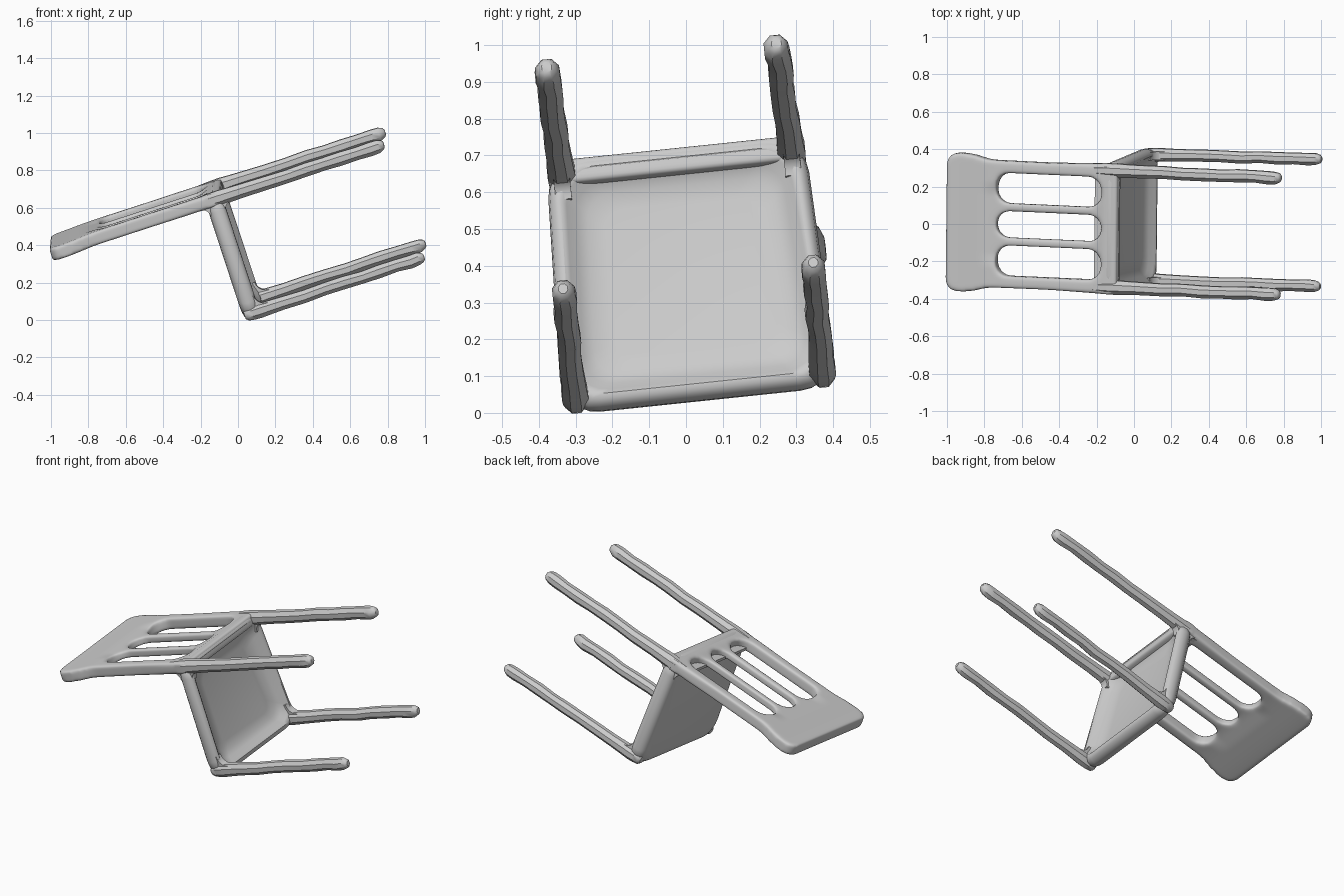
import bpy, bmesh, math, random
from mathutils import Matrix, Vector

if "Cube" in bpy.data.objects:
    bpy.data.objects.remove(bpy.data.objects["Cube"])

random.seed(4)

# Tipped-over frame: u along the legs, v across the width, w from seat front to backrest
U = Vector((1, -0.045, 0.325)).normalized()
V = Vector((0.011, 0.994, 0.104))
V = (V - U * V.dot(U)).normalized()
W = U.cross(V)
FRAME = Matrix((U, V, W)).transposed().to_4x4()
FRONT = Vector((0.085, 0.035, 0.075))
DEPTH = 0.64
BACK = FRONT + W * DEPTH
AT_FRONT = Matrix.Translation(FRONT) @ FRAME
AT_BACK = Matrix.Translation(BACK) @ FRAME

grey = bpy.data.materials.new("plain grey")
grey.diffuse_color = (0.6, 0.6, 0.6, 1)
grey.use_nodes = True
grey.node_tree.nodes["Principled BSDF"].inputs["Base Color"].default_value = grey.diffuse_color


def finish(name, bm, matrix):
    """Place the mesh in the world, colour it and smooth it."""
    bmesh.ops.recalc_face_normals(bm, faces=bm.faces)
    me = bpy.data.meshes.new(name)
    bm.to_mesh(me)
    bm.free()
    me.transform(matrix)
    me.materials.clear()
    me.materials.append(grey)
    ob = bpy.data.objects.new(name, me)
    bpy.context.collection.objects.link(ob)
    bpy.ops.object.select_all(action='DESELECT')
    ob.select_set(True)
    bpy.context.view_layer.objects.active = ob
    bpy.ops.object.shade_smooth_by_angle(angle=math.radians(40))
    return ob


def rounded(points, radius, steps=5):
    """Closed 2D polygon with every corner rounded by a circular arc-like curve."""
    out = []
    n = len(points)
    for i in range(n):
        p = Vector(points[i])
        a, b = Vector(points[i - 1]) - p, Vector(points[(i + 1) % n]) - p
        r = min(radius, a.length * 0.49, b.length * 0.49)
        a, b = p + a.normalized() * r, p + b.normalized() * r
        for k in range(steps + 1):
            t = k / steps
            m = 1.414 * t * (1 - t)
            out.append((a * (1 - t) ** 2 + p * m + b * t * t) / ((1 - t) ** 2 + m + t * t))
    return out


def loft(bm, loops):
    """Bridge successive loops of coordinates and cap both ends."""
    rings = [[bm.verts.new(c) for c in loop] for loop in loops]
    for a, b in zip(rings, rings[1:]):
        for i in range(len(a)):
            j = (i + 1) % len(a)
            bm.faces.new((a[i], a[j], b[j], b[i]))
    bm.faces.new(rings[0])
    bm.faces.new(rings[-1])


# Seat: rounded trapezoid, flat on top, softly dished underneath inside a raised rim
def seat():
    bm = bmesh.new()
    profile = [(-0.06, 0.05), (-0.054, 0.024), (-0.036, 0.006), (-0.01, 0.0),
               (0.018, 0.005), (0.034, 0.02), (0.036, 0.034), (0.026, 0.048),
               (0.004, 0.07), (-0.012, 0.1), (-0.02, 0.145)]
    loops = []
    for u, inset in profile:
        f, b = 0.378 - inset, 0.353 - inset
        lo, hi = -0.04 + inset, DEPTH + 0.038 - inset
        shape = rounded([(-f, lo), (f, lo), (b, hi), (-b, hi)], 0.1 - inset * 0.3)
        loops.append([(u, p.x, p.y) for p in shape])
    loft(bm, loops)
    finish("seat", bm, AT_FRONT)


# Legs: slightly uneven eight-sided bars that flare into the seat
def leg(name, matrix, v0, v1, end, stations, wide, tall):
    bm = bmesh.new()
    loops = []
    for t, s in stations:
        jit = 0.003 if 0.2 < t < 0.97 else 0
        cv = v0 + (v1 - v0) * max(t, 0) + random.uniform(-jit, jit)
        cw = random.uniform(-jit, jit)
        loops.append([(t * end, cv + wide * s * math.cos(math.tau * (k + 0.5) / 8),
                       cw + tall * s * math.sin(math.tau * (k + 0.5) / 8))
                      for k in range(8)])
    loft(bm, loops)
    finish(name, bm, matrix)


# Coves: concave fillets in the corner between two bars; su, sw give the corner direction
def cove(name, matrix, u, w, su, sw, size, v0, v1):
    arc = [(0, 0)]
    for k in range(6):
        a = math.pi / 2 * k / 5
        arc.append((size * (1 - math.sin(a)), size * (1 - math.cos(a))))
    arc = [(-0.02, -0.02), (size, -0.02)] + arc[1:] + [(-0.02, size)]
    bm = bmesh.new()
    loft(bm, [[(u + su * x, v, w + sw * y) for x, y in arc] for v in (v0, v1)])
    finish(name, bm, matrix)


TAIL = [(0.3, 1.0), (0.42, 0.97), (0.54, 1.0), (0.64, 0.95), (0.74, 1.02),
        (0.84, 0.95), (0.92, 1.03), (0.965, 0.98), (0.99, 0.72), (1.0, 0.4)]
CORNER = [(-0.05, 0.6), (-0.035, 0.95), (0.0, 1.1), (0.04, 1.15), (0.1, 1.08), (0.17, 1.02)]
JOINT = [(-0.16, 0.75), (-0.1, 1.0), (-0.04, 1.1), (0.02, 1.15), (0.08, 1.08), (0.15, 1.03)]
for side, s in (("left", -1), ("right", 1)):
    v = s * 0.338
    leg("front_leg_" + side, AT_FRONT, v, s * 0.342 + 0.012, 0.962,
        CORNER + TAIL, 0.034, 0.037)
    cove("front_leg_fillet_" + side, AT_FRONT, 0.03, 0.03, 1, 1, 0.06, v - 0.022, v + 0.022)
    v = s * 0.314
    leg("back_leg_" + side, AT_BACK, v, v, 0.945, JOINT + TAIL, 0.036, 0.039)
    cove("back_leg_fillet_" + side, AT_BACK, 0.03, -0.03, 1, -1, 0.05, v - 0.022, v + 0.022)
cove("backrest_fillet", AT_BACK, -0.055, -0.028, -1, -1, 0.05, -0.335, 0.335)


# Backrest: soft plate with a solid top panel, two thin slats and three long slots
def backrest():
    cu = bpy.data.curves.new("backrest_outline", 'CURVE')
    cu.dimensions = '2D'
    cu.fill_mode = 'BOTH'
    cu.extrude = 0.036

    def add(points):
        sp = cu.splines.new('POLY')
        sp.points.add(len(points) - 1)
        for pt, p in zip(sp.points, points):
            pt.co = (p.x, p.y, 0, 1)
        sp.use_cyclic_u = True

    half = [(-0.932, 0.371), (-0.79, 0.371), (-0.70, 0.342),
            (-0.35, 0.34), (0.0, 0.352), (0.034, 0.34)]
    add(rounded(half + [(u, -v) for u, v in reversed(half)], 0.06))
    for v0, v1 in ((-0.277, -0.113), (-0.071, 0.071), (0.113, 0.277)):
        a, b = -0.65, -0.058
        add(rounded([(a, v0), (a, v1), (b, v1), (b, v0)], 0.075, 7))

    def evaluated_mesh(ob):
        dg = bpy.context.evaluated_depsgraph_get()
        return bpy.data.meshes.new_from_object(ob.evaluated_get(dg))

    # weld the filled outline, then remesh and smooth it to round every edge
    helper = bpy.data.objects.new("backrest_outline", cu)
    bpy.context.collection.objects.link(helper)
    me = evaluated_mesh(helper)
    bpy.data.objects.remove(helper)
    bm = bmesh.new()
    bm.from_mesh(me)
    bmesh.ops.remove_doubles(bm, verts=bm.verts, dist=0.0005)
    bmesh.ops.recalc_face_normals(bm, faces=bm.faces)
    bm.to_mesh(me)
    bm.free()
    block = bpy.data.objects.new("backrest_block", me)
    bpy.context.collection.objects.link(block)
    remesh = block.modifiers.new("remesh", 'REMESH')
    remesh.mode = 'VOXEL'
    remesh.voxel_size = 0.01
    smooth = block.modifiers.new("smooth", 'SMOOTH')
    smooth.factor = 0.5
    smooth.iterations = 9
    soft = evaluated_mesh(block)
    bpy.data.objects.remove(block)
    bm = bmesh.new()
    bm.from_mesh(soft)

    def ramp(x, lo, hi):
        t = min(1, max(0, (x - lo) / (hi - lo)))
        return t * t * (3 - 2 * t)

    # thinner slats in the middle, top edge leaning slightly back
    for vert in bm.verts:
        u, v, w = vert.co
        thin = ramp(u, -0.76, -0.62) * ramp(-u, 0.03, 0.1) * ramp(-abs(v), -0.24, -0.15)
        vert.co.z = w * (1 - 0.35 * thin) - 0.01 * ramp(-u, 0.65, 0.9)
    finish("backrest", bm, AT_BACK)


seat()
backrest()
